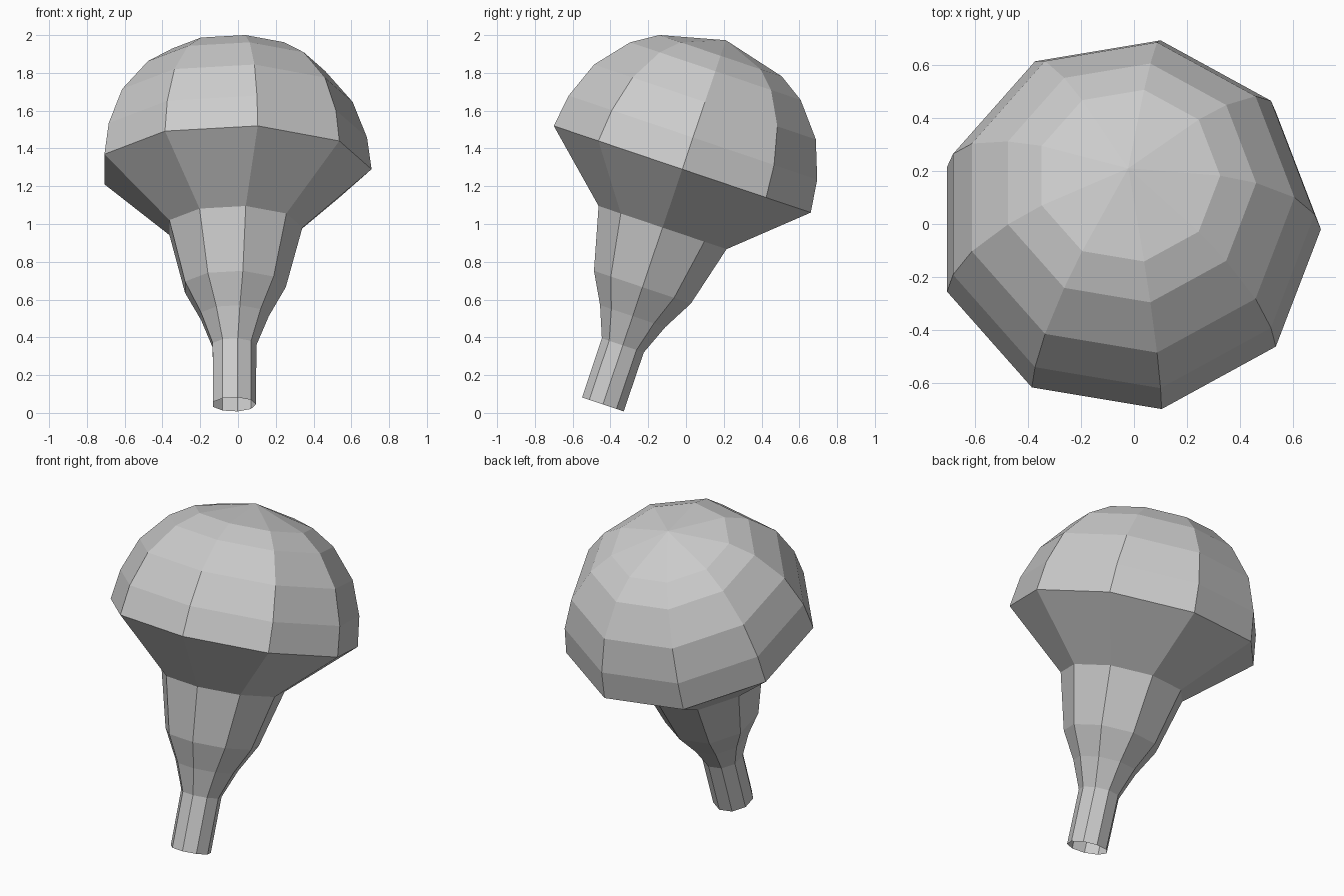
import bpy, bmesh, math
from mathutils import Matrix

cube = bpy.data.objects.get("Cube")
if cube:
    bpy.data.objects.remove(cube, do_unlink=True)

SIDES = 9
TILT = math.radians(-18.65)
BASE = (-0.022, -0.44, 0.045)

# Radius and height along the leaning axis
STEM = [(0.118, 0), (0.119, 0.33), (0.185, 0.493), (0.275, 0.655), (0.363, 0.988)]
CAP = [(0.363, 0.988), (0.729, 1.314), (0.705, 1.491), (0.629, 1.69),
       (0.484, 1.862), (0.348, 1.948), (0, 2.035)]

grey = bpy.data.materials.new("plain_grey")
grey.use_nodes = True
colour = (0.6, 0.6, 0.6, 1)
grey.diffuse_color = colour
grey.node_tree.nodes["Principled BSDF"].inputs["Base Color"].default_value = colour


def revolve(name, profile):
    """Spin a profile into a flat-faced nine-sided shell, then lean it."""
    bm = bmesh.new()
    rings = []
    for r, h in profile:
        if r == 0:
            rings.append([bm.verts.new((0, 0, h))] * SIDES)
            continue
        angles = [math.tau * i / SIDES for i in range(SIDES)]
        rings.append([bm.verts.new((r * math.cos(a), r * math.sin(a), h)) for a in angles])
    for low, high in zip(rings, rings[1:]):
        for i in range(SIDES):
            j = (i + 1) % SIDES
            corners = dict.fromkeys((low[i], low[j], high[j], high[i]))
            bm.faces.new(list(corners))
    bm.transform(Matrix.Translation(BASE) @ Matrix.Rotation(TILT, 4, "X"))
    mesh = bpy.data.meshes.new(name)
    bm.to_mesh(mesh)
    bm.free()
    mesh.materials.append(grey)
    obj = bpy.data.objects.new(name, mesh)
    bpy.context.collection.objects.link(obj)
    return obj


# Open-ended flared stem and faceted dome
revolve("flared_stem", STEM)
revolve("domed_cap", CAP)
